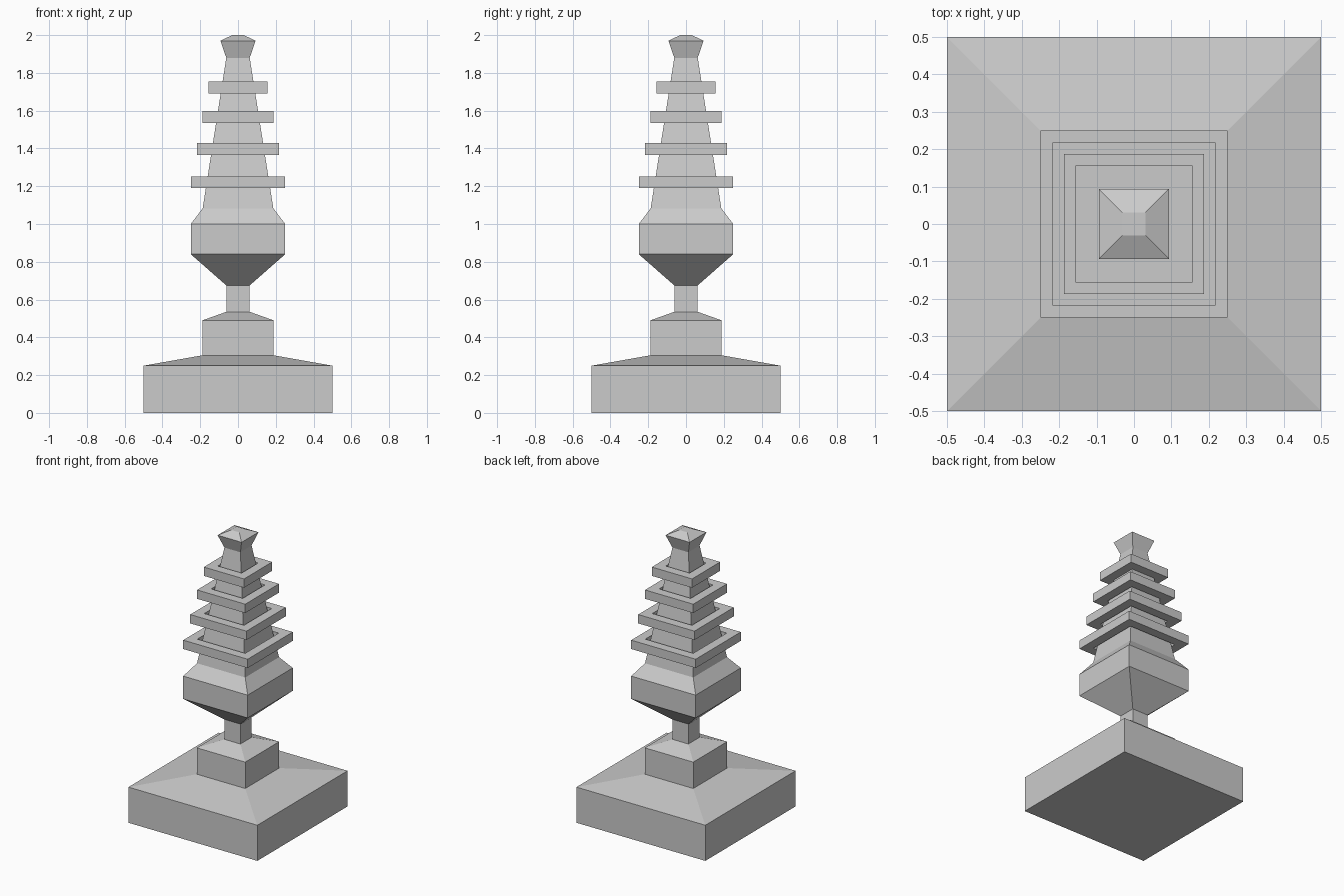
import bpy
import bmesh

cube = bpy.data.objects.get("Cube")
if cube:
    bpy.data.objects.remove(cube, do_unlink=True)

stone = bpy.data.materials.new("grey_stone")
stone.use_nodes = True
GREY = (0.6, 0.6, 0.6, 1.0)
stone.diffuse_color = GREY
stone.node_tree.nodes["Principled BSDF"].inputs["Base Color"].default_value = GREY


def square_loft(name, profile, closed=False):
    """Sweep (half width, height) points around a square; cap the ends or close the loop."""
    bm = bmesh.new()
    loops = [[bm.verts.new((sx * r, sy * r, z))
              for sx, sy in ((-1, -1), (1, -1), (1, 1), (-1, 1))]
             for r, z in profile]
    pairs = list(zip(loops, loops[1:]))
    if closed:
        pairs.append((loops[-1], loops[0]))
    else:
        bm.faces.new(loops[0])
        bm.faces.new(loops[-1])
    for low, high in pairs:
        for i in range(4):
            j = (i + 1) % 4
            bm.faces.new((low[i], low[j], high[j], high[i]))
    bmesh.ops.recalc_face_normals(bm, faces=bm.faces)
    mesh = bpy.data.meshes.new(name)
    bm.to_mesh(mesh)
    bm.free()
    mesh.materials.append(stone)
    obj = bpy.data.objects.new(name, mesh)
    bpy.context.collection.objects.link(obj)
    return obj


# Plinth, pedestal, neck, bulb, tapering spire and flared finial in one body
square_loft("tower_body", [
    (0.5, 0), (0.5, 0.25),
    (0.188, 0.305), (0.188, 0.49),
    (0.062, 0.535), (0.062, 0.675),
    (0.25, 0.84), (0.25, 1.0),
    (0.187, 1.083), (0.062, 1.88),
    (0.093, 1.97), (0.031, 2.0)])

# Open square collars around the spire
RIM = 0.064
for n, (half, bottom) in enumerate(
        [(0.25, 1.19), (0.218, 1.366), (0.187, 1.535), (0.156, 1.692)], 1):
    top = bottom + 0.062
    square_loft(f"spire_collar_{n}", [
        (half, bottom), (half, top),
        (half - RIM, top), (half - RIM, bottom)], closed=True)
